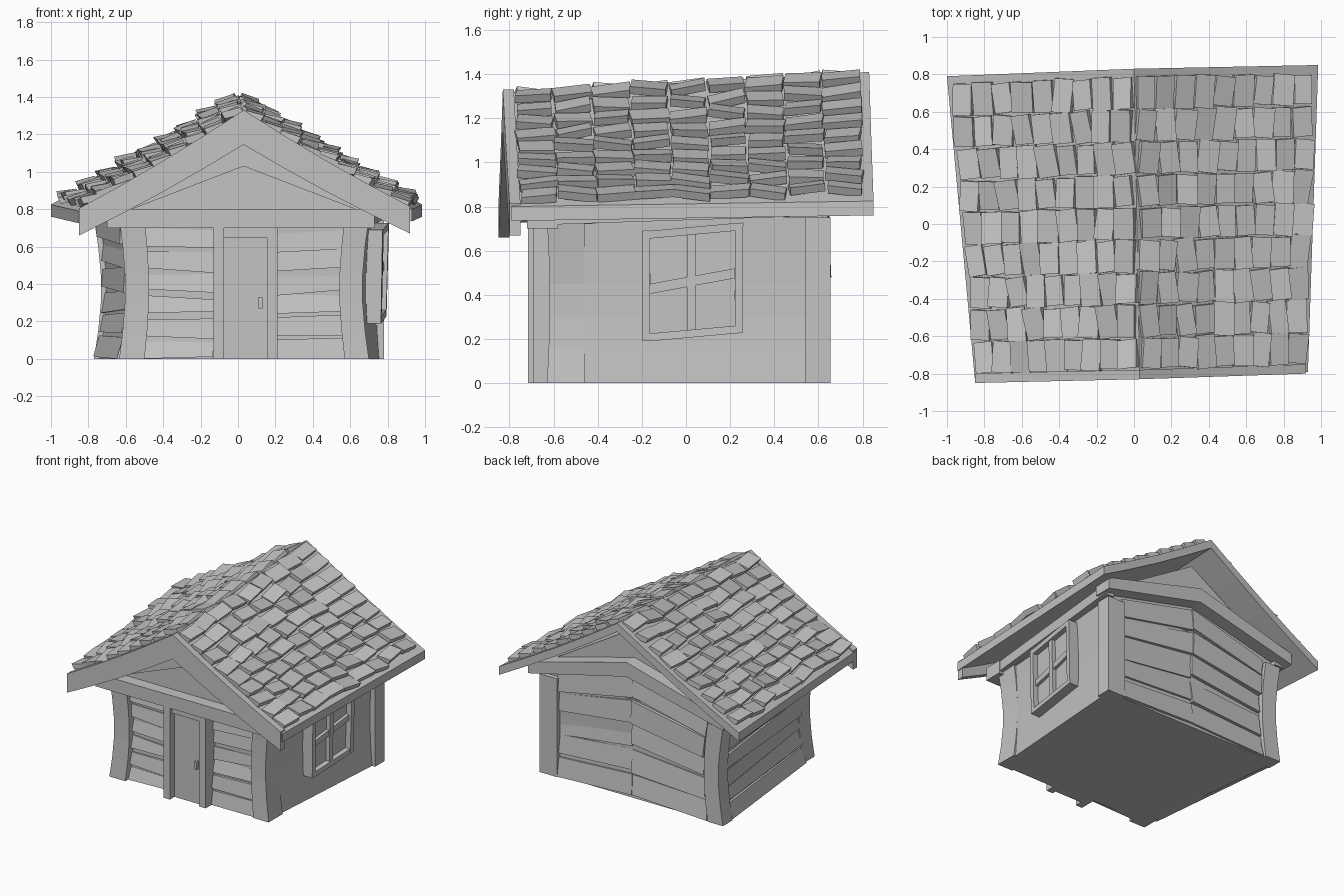
import bpy, bmesh, math, random
from mathutils import Vector as V

if "Cube" in bpy.data.objects:
    bpy.data.objects.remove(bpy.data.objects["Cube"])

random.seed(7)
J = lambda a: random.uniform(-a, a)

grey = bpy.data.materials.new("plain_grey")
grey.diffuse_color = (0.55, 0.55, 0.55, 1)
grey.use_nodes = True
grey.node_tree.nodes["Principled BSDF"].inputs["Base Color"].default_value = grey.diffuse_color


def loft(bm, rings):
    """Closed solid through rings with equal point counts."""
    vs = [[bm.verts.new(p) for p in r] for r in rings]
    n = len(vs[0])
    for a, b in zip(vs, vs[1:]):
        for k in range(n):
            bm.faces.new((a[k], a[(k + 1) % n], b[(k + 1) % n], b[k]))
    bm.faces.new(vs[0][::-1])
    bm.faces.new(vs[-1])


def finish(bm, name):
    bmesh.ops.recalc_face_normals(bm, faces=bm.faces)
    me = bpy.data.meshes.new(name)
    bm.to_mesh(me)
    bm.free()
    me.materials.append(grey)
    ob = bpy.data.objects.new(name, me)
    bpy.context.collection.objects.link(ob)


# ---- wall frame: front, right, back, left walls, pinched at mid height
CORNERS = [(-0.61, -0.59), (0.675, -0.59), (0.76, 0.63), (-0.75, 0.63)]
NORMALS = [V((0, -1, 0)), V((1, 0, 0)), V((0, 1, 0)), V((-1, 0, 0))]
LEVELS = [0, 0.15, 0.3, 0.45, 0.6, 0.75]


def pinch(z):
    return max(0, math.sin(math.pi * min(z, 0.75) / 0.75))


def corner(i, z):
    x, y = CORNERS[i % 4]
    fx = 0.05 if x < 0 else 0.025
    return V((x * (1 - fx * pinch(z)), y * (1 - 0.02 * pinch(z)), z))


def wall(i, t, z, o):
    return corner(i, z).lerp(corner(i + 1, z), t) + NORMALS[i] * o


def block(bm, i, t0, t1, z0, z1, o0, o1, shear=0.0):
    """Block on a wall; shear lifts the t1 end."""
    loft(bm, [[wall(i, t0, z, o0), wall(i, t1, z + shear, o0),
               wall(i, t1, z + shear, o1), wall(i, t0, z, o1)] for z in (z0, z1)])


# ---- walls and gable core
bm = bmesh.new()
loft(bm, [[corner(i, z) for i in range(4)] for z in LEVELS])
finish(bm, "wall_core")
bm = bmesh.new()
loft(bm, [[(l, y, 0.72), (r, y, 0.72), (r, y, s), (c, y, p), (l, y, s)]
          for l, r, c, y, s, p in ((-0.6, 0.68, 0.03, -0.63, 0.82, 1.2),
                                   (-0.74, 0.75, 0.0, 0.62, 0.84, 1.29))])
finish(bm, "gable_core")

# ---- corner posts: x range, y range, pinch
POSTS = {"front_left": (-0.635, -0.5, -0.645, -0.5, 0.05),
         "front_right": (0.57, 0.7, -0.63, -0.46, 0.05),
         "back_right": (0.63, 0.78, 0.54, 0.655, 0.0),
         "back_left": (-0.77, -0.64, 0.54, 0.655, 0.05)}
for name, (x0, x1, y0, y1, amount) in POSTS.items():
    bm = bmesh.new()
    rings = []
    for z in LEVELS:
        f, g = 1 - amount * pinch(z), 1 - 0.4 * amount * pinch(z)
        ya = y0 * g if y0 < 0 else y0
        rings.append([(x0 * f, ya, z), (x1 * f, ya, z), (x1 * f, y1, z), (x0 * f, y1, z)])
    loft(bm, rings)
    finish(bm, name + "_post")


# ---- plank cladding
def planks(bm, i, t0, t1, n, top0, top1):
    for k in range(n):
        a0, b0 = [(k + e) / n * top0 + J(0.018) for e in (0.05, 0.9)]
        a1, b1 = [(k + e) / n * top1 + J(0.018) for e in (0.05, 0.9)]
        a0, a1 = max(a0, 0), max(a1, 0)
        o = 0.024 + J(0.01)
        loft(bm, [[wall(i, t, a, -0.02), wall(i, t, a, o + J(0.007)),
                   wall(i, t, b, o - 0.016 + J(0.007)), wall(i, t, b, -0.02)]
                  for t, a, b in ((t0, a0, b0), (t1, a1, b1))])


for name, runs in {
        "front_planks": [(0, 0.07, 0.37, 6, 0.71, 0.69), (0, 0.62, 0.94, 6, 0.69, 0.71)],
        "back_planks": [(2, 0.08, 0.5, 5, 0.8, 0.97), (2, 0.5, 0.92, 5, 0.97, 0.8)],
        "left_planks": [(3, 0.07, 0.95, 6, 0.76, 0.73)]}.items():
    bm = bmesh.new()
    for run in runs:
        planks(bm, *run)
    finish(bm, name)


# ---- axis-aligned boxes for the door
def boxes(name, items):
    bm = bmesh.new()
    for x0, x1, y0, y1, z0, z1 in items:
        loft(bm, [[(x0, y0, z), (x1, y0, z), (x1, y1, z), (x0, y1, z)] for z in (z0, z1)])
    finish(bm, name)


boxes("door_frame", [(-0.13, -0.075, -0.715, -0.57, 0, 0.7), (0.155, 0.21, -0.69, -0.57, 0, 0.7),
                     (-0.075, 0.155, -0.69, -0.57, 0.65, 0.7)])
boxes("door", [(-0.075, 0.155, -0.66, -0.57, 0, 0.65)])
boxes("door_handle", [(0.11, 0.13, -0.685, -0.65, 0.27, 0.33)])

# ---- window on the right wall
T = lambda y: (y + 0.59) / 1.22
T0, T1, TM, E, SH = T(-0.2), T(0.26), T(0.025), 0.028, 0.035
bm = bmesh.new()
block(bm, 1, T0, T0 + E, 0.19, 0.69, -0.02, 0.075, 0.002)
block(bm, 1, T1 - E, T1, 0.225, 0.725, -0.02, 0.075, 0.002)
for z in (0.19, 0.655):
    block(bm, 1, T0 + E, T1 - E, z, z + 0.035, -0.02, 0.075, SH)
finish(bm, "window_frame")
bm = bmesh.new()
block(bm, 1, TM - 0.016, TM + 0.016, 0.235, 0.68, 0.0, 0.065)
block(bm, 1, T0 + E, T1 - E, 0.405, 0.45, 0.0, 0.065, SH * 2)
finish(bm, "window_bars")
bm = bmesh.new()
block(bm, 1, T0 + E, T1 - E, 0.21, 0.68, 0.0, 0.035, SH)
finish(bm, "window_panes")

# ---- beams on top of the walls
bm = bmesh.new()
block(bm, 1, -0.1, 1.02, 0.715, 0.79, -0.03, 0.05, 0.045)
finish(bm, "right_wall_beam")
bm = bmesh.new()
block(bm, 3, -0.02, 1.1, 0.76, 0.84, -0.03, 0.05, -0.05)
finish(bm, "left_wall_beam")
boxes("front_beam", [(-0.7, 0.73, -0.72, -0.58, 0.7, 0.8)])


def bent_beam(name, path, y0, y1):
    bm = bmesh.new()
    loft(bm, [[(x, y0, a), (x, y1, a), (x, y1, b), (x, y0, b)] for x, a, b in path])
    finish(bm, name)


bent_beam("back_beam", [(-0.82, 0.765, 0.85), (0, 0.96, 1.07), (0.83, 0.765, 0.85)], 0.58, 0.72)
bent_beam("gable_trim", [(-0.62, 0.78, 0.84), (0.03, 1.03, 1.15), (0.68, 0.78, 0.84)], -0.69, -0.62)

# ---- roof surface: u runs front to back, v runs ridge to eave
RIDGE = V((0.03, -0.82, 1.315)), V((0.0, 0.83, 1.41))
EAVES = {"left": (V((-0.85, -0.84, 0.79)), V((-1.0, 0.79, 0.825))),
         "right": (V((0.93, -0.79, 0.8)), V((0.985, 0.85, 0.825)))}


def roof(side, u, v):
    p = RIDGE[0].lerp(RIDGE[1], u).lerp(EAVES[side][0].lerp(EAVES[side][1], u), v)
    p.z -= 0.015 * math.sin(math.pi * v)
    return p


VS = [0, 0.25, 0.5, 0.75, 1]
DROP = V((0, 0, 0.065))
for side in EAVES:
    # roof slab
    bm = bmesh.new()
    loft(bm, [[roof(side, 0, v), roof(side, 1, v), roof(side, 1, v) - DROP, roof(side, 0, v) - DROP]
              for v in VS])
    finish(bm, side + "_roof_slab")
    # front barge board
    bm = bmesh.new()
    rings = []
    for v in VS:
        p = roof(side, 0, v) + V((-0.01 * v if side == "right" else 0, -0.01, 0.015))
        q, d = p + V((0, 0.05, 0)), V((0, 0, 0.185 - 0.04 * v))
        rings.append([p, q, q - d, p - d])
    loft(bm, rings)
    finish(bm, side + "_barge_board")
    # shingles, uneven and lifted at their lower edge
    bm = bmesh.new()
    cols, rows = 9, 9
    for c in range(cols):
        shift = J(0.012)
        for r in range(rows):
            u = 0.025 + 0.95 * (c + 0.5) / cols
            v = min(max(0.97 * (r + 0.5) / rows + shift, 0.05), 0.94)
            p = roof(side, u, v)
            along = (roof(side, u + 0.01, v) - p).normalized()
            down = (roof(side, u, v + 0.01) - p).normalized()
            n = along.cross(down).normalized()
            n = n if n.z > 0 else -n
            w, h, rot, roll = 0.083 + J(0.007), 0.051 + J(0.005), J(0.13), J(0.013)
            lift = 0.045 + J(0.012)
            low, top = [], []
            for a, b in ((-1, -1), (1, -1), (1, 1), (-1, 1)):
                q = p + along * (a * w + b * h * rot) + down * (b * h - a * w * rot)
                rise = (0.02 if b < 0 else lift) + a * roll
                low.append(q + n * (rise - 0.04))
                top.append(q + n * rise)
            loft(bm, [low, top])
    finish(bm, side + "_shingles")
